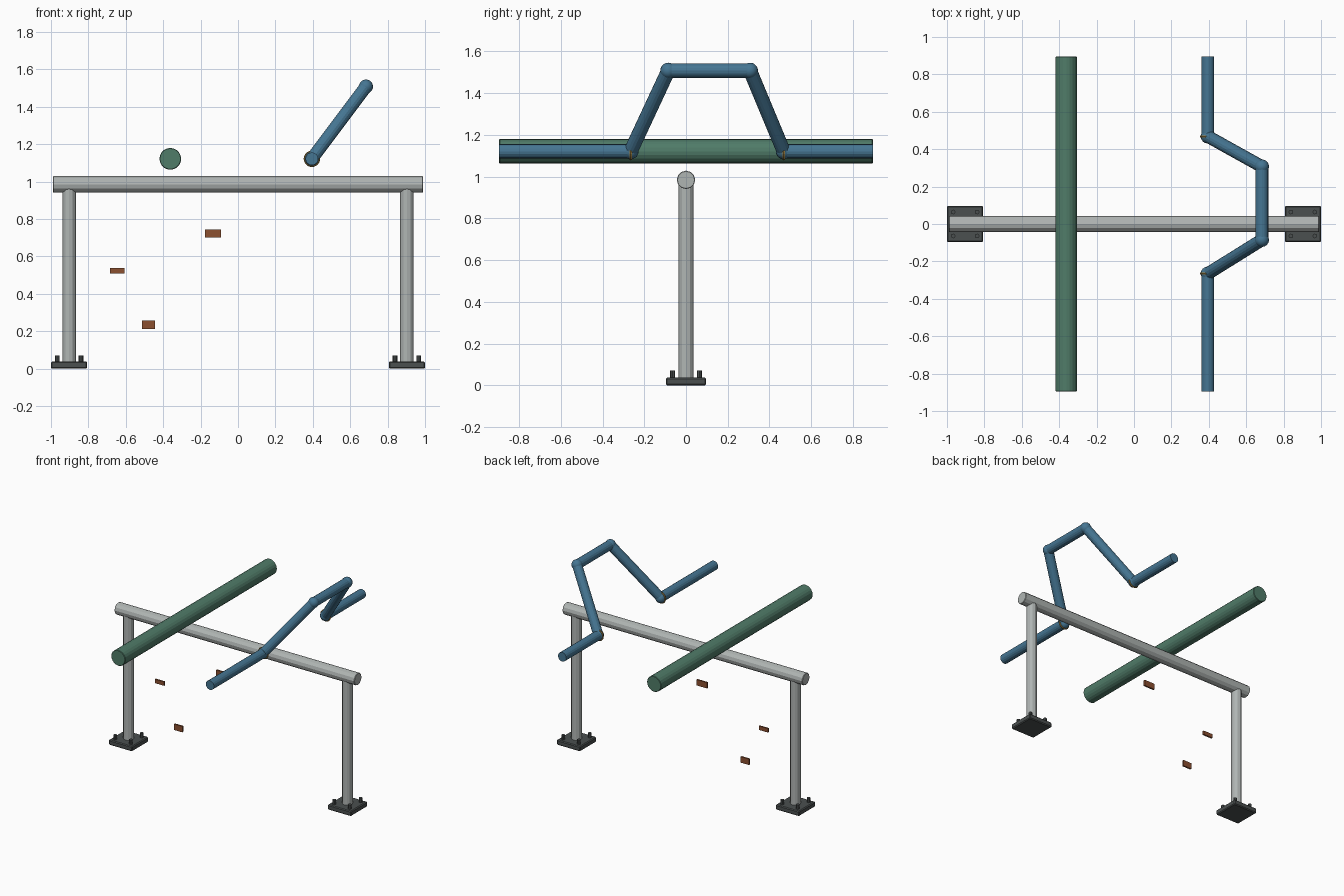
import bpy
from mathutils import Vector

if "Cube" in bpy.data.objects:
    bpy.data.objects.remove(bpy.data.objects["Cube"])


def mat(name, rgb):
    m = bpy.data.materials.new(name)
    m.diffuse_color = (*rgb, 1)
    m.use_nodes = True
    m.node_tree.nodes["Principled BSDF"].inputs["Base Color"].default_value = m.diffuse_color
    return m


STEEL = mat("steel", (0.43, 0.46, 0.45))
DARK = mat("dark_steel", (0.07, 0.08, 0.08))
BLUE = mat("blue_paint", (0.06, 0.18, 0.29))
GREEN = mat("green_paint", (0.08, 0.20, 0.14))
RUST = mat("rust", (0.26, 0.08, 0.03))
BRASS = mat("brass", (0.38, 0.24, 0.06))


def finish(name, material, bevel=0):
    o = bpy.context.object
    o.name = name
    o.data.materials.append(material)
    if bevel:
        b = o.modifiers.new("bevel", 'BEVEL')
        b.width = bevel
        b.segments = 1
    return o


def tube(name, a, b, r, material, sides=12, bevel=0):
    a, b = Vector(a), Vector(b)
    d = b - a
    bpy.ops.mesh.primitive_cylinder_add(
        vertices=sides, radius=r, depth=d.length, location=(a + b) / 2,
        rotation=d.to_track_quat('Z', 'Y').to_euler())
    o = finish(name, material)
    if bevel:
        m = o.modifiers.new("bevel", 'BEVEL')
        m.width = bevel
        m.limit_method = 'ANGLE'
        m.angle_limit = 1.0
    return o


def box(name, loc, size, material, bevel=0):
    bpy.ops.mesh.primitive_cube_add(size=1, location=loc)
    o = bpy.context.object
    o.scale = size
    bpy.ops.object.transform_apply(location=False, rotation=False, scale=True)
    return finish(name, material, bevel)


# Support frame: beam, posts, bolted base plates
tube("cross_beam", (-0.99, 0, 0.985), (0.99, 0, 0.985), 0.044, STEEL, 12, 0.003)
for side, s in (("left", -1), ("right", 1)):
    x = 0.903 * s
    tube(side + "_post", (x, 0, 0.03), (x, 0, 0.96), 0.036, STEEL)
    box(side + "_base_plate", (x, 0, 0.019), (0.194, 0.194, 0.038), DARK, 0.006)
    for i in (-1, 1):
        for j in (-1, 1):
            p = (x + i * 0.064, j * 0.064)
            tube(side + "_bolt", (*p, 0.03), (*p, 0.071), 0.0125, DARK, 8)

# Large straight pipe
tube("large_pipe", (-0.362, -0.895, 1.122), (-0.362, 0.895, 1.122), 0.058, GREEN, 20, 0.003)

# Small pipe with a raised offset loop
path = [(0.395, -0.895, 1.122), (0.395, -0.265, 1.122), (0.684, -0.085, 1.508),
        (0.684, 0.307, 1.508), (0.395, 0.468, 1.122), (0.395, 0.895, 1.122)]
for a, b in zip(path, path[1:]):
    tube("loop_pipe_section", a, b, 0.034, BLUE, 16)
for p in path[1:-1]:
    bpy.ops.mesh.primitive_uv_sphere_add(segments=16, ring_count=10, radius=0.038, location=p)
    finish("pipe_elbow", BLUE)
    bpy.ops.object.shade_smooth_by_angle()

# Weld rings at the lower elbows
for p in (path[1], path[4]):
    bpy.ops.mesh.primitive_torus_add(
        major_segments=20, minor_segments=6, major_radius=0.038, minor_radius=0.006,
        location=p, rotation=(1.5708, 0, 0))
    finish("weld_ring", BRASS)

# Loose rust patches under the beam
for loc, w, h in (((-0.134, 0, 0.722), 0.086, 0.043),
                  ((-0.646, 0.004, 0.523), 0.077, 0.029),
                  ((-0.479, -0.016, 0.235), 0.069, 0.044)):
    box("rust_patch", loc, (w, 0.012, h), RUST)
